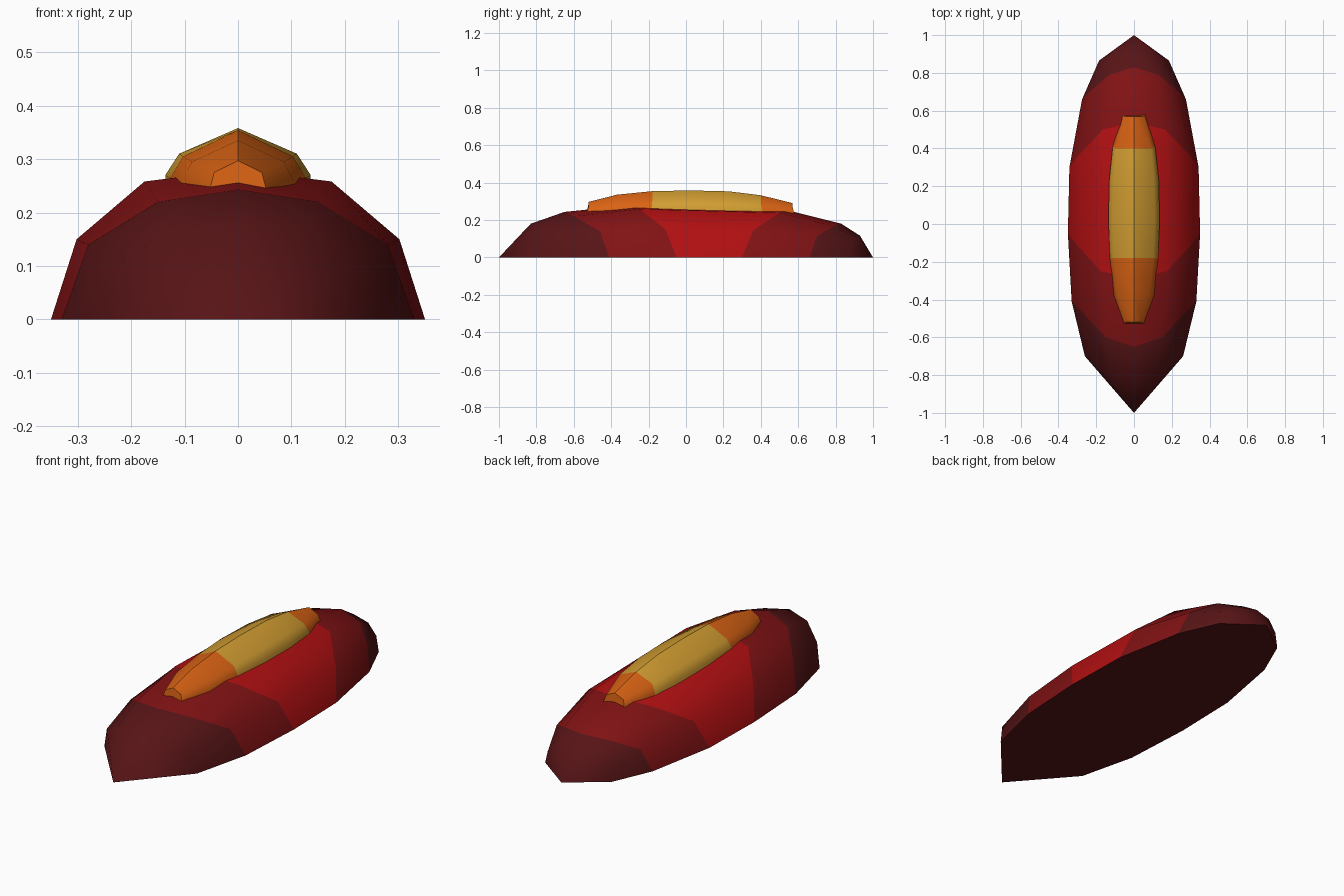
import bpy, bmesh, math

if "Cube" in bpy.data.objects:
    bpy.data.objects.remove(bpy.data.objects["Cube"])


def mat(name, rgb):
    m = bpy.data.materials.new(name)
    m.diffuse_color = (*rgb, 1)
    m.use_nodes = True
    m.node_tree.nodes["Principled BSDF"].inputs["Base Color"].default_value = m.diffuse_color
    return m


maroon = mat("dark maroon", (0.095, 0.007, 0.008))
red = mat("deep red", (0.22, 0.006, 0.007))
bright = mat("bright red", (0.44, 0.005, 0.006))
orange = mat("orange", (0.70, 0.125, 0.007))
gold = mat("gold", (0.65, 0.34, 0.032))


def loft(name, rings, bands, mats, tips=(None, None), angle=40):
    """Skin half-rings (edge to crest, mirrored in x); bands give a material per gap."""
    bm = bmesh.new()
    loops = []
    for half in rings:
        full = half + [(-x, y, z) for x, y, z in reversed(half[:-1])]
        loops.append([bm.verts.new(p) for p in full])

    def face(vs, index):
        bm.faces.new(vs).material_index = index

    for a, b, index in zip(loops, loops[1:], bands):
        for i in range(len(a) - 1):
            face((a[i], b[i], b[i + 1], a[i + 1]), index)
    # pointed or flat ends
    under_front, under_back = [], []
    for loop, tip, index, under in ((loops[0], tips[0], bands[0], under_front),
                                    (loops[-1], tips[1], bands[-1], under_back)):
        if tip:
            t = bm.verts.new(tip)
            under.append(t)
            for i in range(len(loop) - 1):
                face((loop[i], loop[i + 1], t), index)
        else:
            face(loop, index)
    # flat underside
    face(under_front + [l[0] for l in loops] + under_back
         + [l[-1] for l in reversed(loops)], 0)
    bmesh.ops.recalc_face_normals(bm, faces=bm.faces)
    me = bpy.data.meshes.new(name)
    bm.to_mesh(me)
    bm.free()
    for m in mats:
        me.materials.append(m)
    ob = bpy.data.objects.new(name, me)
    bpy.context.collection.objects.link(ob)
    bpy.ops.object.select_all(action='DESELECT')
    ob.select_set(True)
    bpy.context.view_layer.objects.active = ob
    bpy.ops.object.shade_smooth_by_angle(angle=math.radians(angle))
    return ob


# Shell: curved rings from front to back, coloured in bands
shell = [
    [(0.26, -0.70, 0), (0.225, -0.73, 0.11), (0.12, -0.80, 0.165), (0, -0.83, 0.18)],
    [(0.33, -0.41, 0), (0.28, -0.46, 0.14), (0.15, -0.60, 0.22), (0, -0.65, 0.243)],
    [(0.35, -0.05, 0), (0.302, -0.11, 0.15), (0.175, -0.25, 0.258), (0, -0.29, 0.28)],
    [(0.342, 0.30, 0), (0.297, 0.36, 0.146), (0.165, 0.50, 0.238), (0, 0.54, 0.253)],
    [(0.275, 0.66, 0), (0.235, 0.70, 0.115), (0.13, 0.79, 0.167), (0, 0.83, 0.18)],
    [(0.185, 0.865, 0), (0.16, 0.88, 0.07), (0.09, 0.915, 0.104), (0, 0.93, 0.116)],
]
loft("shell", shell, [0, 1, 2, 1, 0], [maroon, red, bright],
     ((0, -1, 0), (0, 1, 0)), 50)

# Ridge: raised crest along the top, (y, half width, shoulder z, crest z)
stations = [(-0.52, 0.055, 0.275, 0.297), (-0.37, 0.106, 0.295, 0.335),
            (-0.18, 0.127, 0.305, 0.354), (0.02, 0.136, 0.31, 0.358),
            (0.23, 0.131, 0.307, 0.353), (0.40, 0.113, 0.295, 0.332),
            (0.57, 0.06, 0.268, 0.29)]
ridge = []
for y, w, zs, zc in stations:
    yb = y * 1.02
    ridge.append([(w, yb, 0.15), (w, yb, zs - 0.04), (w * 0.81, y, zs), (0, y, zc)])
loft("ridge", ridge, [0, 0, 1, 1, 1, 0], [orange, gold])
